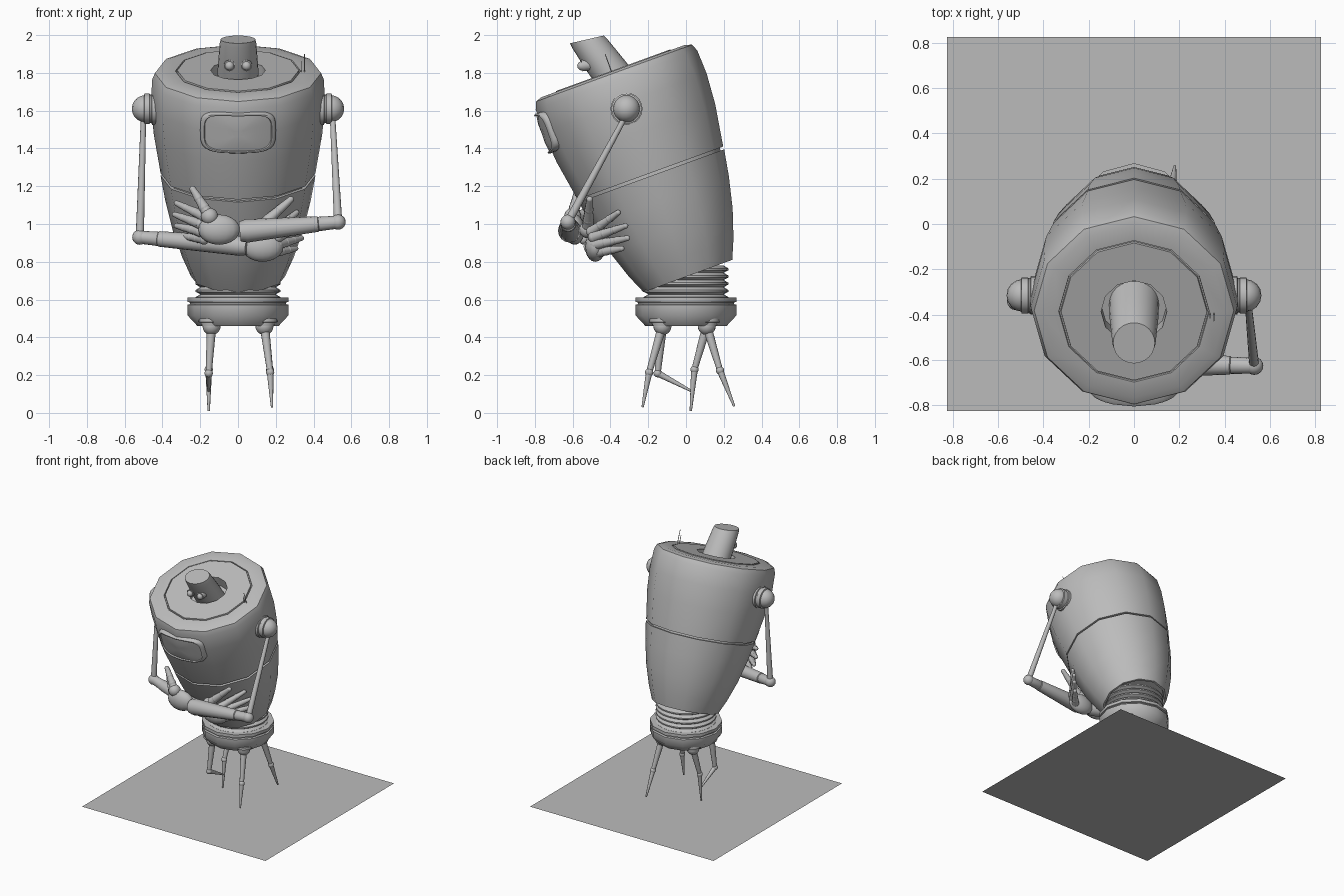
import bpy, bmesh, math
from mathutils import Vector, Matrix

cube = bpy.data.objects.get("Cube")
if cube:
    bpy.data.objects.remove(cube)

grey = bpy.data.materials.new("plain_grey")
grey.use_nodes = True
GREY = (0.5, 0.5, 0.5, 1)
grey.diffuse_color = GREY
grey.node_tree.nodes["Principled BSDF"].inputs["Base Color"].default_value = GREY


def finish(name, bm, matrix=None):
    if matrix:
        bm.transform(matrix)
    bmesh.ops.recalc_face_normals(bm, faces=bm.faces)
    mesh = bpy.data.meshes.new(name)
    bm.to_mesh(mesh)
    bm.free()
    mesh.materials.append(grey)
    ob = bpy.data.objects.new(name, mesh)
    bpy.context.collection.objects.link(ob)
    bpy.ops.object.select_all(action='DESELECT')
    ob.select_set(True)
    bpy.context.view_layer.objects.active = ob
    bpy.ops.object.shade_smooth_by_angle(angle=math.radians(40))
    return ob


def loft(bm, rings):
    """Bridge consecutive closed rings and cap both ends."""
    loops = [[bm.verts.new(p) for p in ring] for ring in rings]
    n = len(loops[0])
    for a, b in zip(loops, loops[1:]):
        for i in range(n):
            j = (i + 1) % n
            bm.faces.new((a[i], a[j], b[j], b[i]))
    bm.faces.new(loops[0])
    bm.faces.new(loops[-1])


def lathe(name, profile, sides, matrix=None):
    bm = bmesh.new()
    step = math.tau / sides
    loft(bm, [[(r * math.sin(i * step), r * math.cos(i * step), z)
               for i in range(sides)] for r, z in profile])
    return finish(name, bm, matrix)


def aim(start, end):
    d = Vector(end) - Vector(start)
    turn = d.to_track_quat('Z', 'Y').to_matrix().to_4x4()
    return Matrix.Translation(start) @ turn, d.length


def rod(name, start, end, r1, r2, sides=12):
    m, length = aim(start, end)
    return lathe(name, [(r1, 0), (r2, length)], sides, m)


def ball(name, centre, r, scale=(1, 1, 1)):
    bm = bmesh.new()
    bmesh.ops.create_uvsphere(bm, u_segments=16, v_segments=10, radius=r)
    return finish(name, bm, Matrix.Translation(centre) @ Matrix.Diagonal((*scale, 1)))


# Ground sheet
bm = bmesh.new()
bmesh.ops.create_grid(bm, x_segments=1, y_segments=1, size=0.825)
finish("ground_sheet", bm)

# Leaning twelve-sided body: its local origin is the middle of the lid
tilt = Matrix.Translation((0, -0.385, 1.81)) @ Matrix.Rotation(math.radians(20), 4, 'X')
lathe("upper_body", [(0.1, -0.08), (0.145, -0.08), (0.145, 0.004), (0.322, 0.004),
                     (0.324, -0.01), (0.33, -0.01), (0.332, 0), (0.405, 0),
                     (0.44, -0.012), (0.455, -0.05), (0.46, -0.18), (0.447, -0.35),
                     (0.41, -0.575), (0.39, -0.575)], 12, tilt)
lathe("body_seam", [(0.39, -0.565), (0.39, -0.6)], 12, tilt)
lathe("lower_body", [(0.385, -0.59), (0.41, -0.59), (0.385, -0.73), (0.345, -0.9),
                     (0.295, -1.05), (0.25, -1.155), (0.235, -1.155), (0.235, -1.12)], 12, tilt)

# Curved front window with a raised frame
bm = bmesh.new()
rings = []
for scale, off in [(1, -0.02), (1, 0.008), (0.96, 0.016), (0.9, 0.016),
                   (0.88, 0.006), (0.5, 0.012), (0.15, 0.012)]:
    ring = []
    for i in range(32):
        c, s = math.cos(i * math.tau / 32), math.sin(i * math.tau / 32)
        x = 0.2 * scale * math.copysign(abs(c) ** 0.45, c)
        z = 0.112 * scale * math.copysign(abs(s) ** 0.5, s)
        ring.append((x, -math.sqrt(0.458 ** 2 - x * x) - off, z - 0.184))
    rings.append(ring)
loft(bm, rings)
finish("front_window", bm, tilt)

# Eye stalk, sheared so that its top is nearly level
lean = Matrix(((1, 0, 0, 0), (0, 0.974, -0.105, -0.42),
               (0, 0.225, 0.145, 1.832), (0, 0, 0, 1)))
lathe("eye_stalk", [(0.11, -0.6), (0.107, 0), (0.097, 0.85), (0.092, 1)], 24, lean)
for side, x in (("left", 0.045), ("right", -0.045)):
    rod(side + "_eye_collar", (x, -0.5, 1.845), (x, -0.551, 1.838), 0.03, 0.03)
    ball(side + "_eye", (x, -0.552, 1.837), 0.024)

# Thin antennas on the lid
for i, (x, y, top) in enumerate([(0.352, -0.01, 0.1), (0.335, -0.01, 0.06)]):
    rod(f"antenna_{i}", tilt @ Vector((x, y, -0.01)), tilt @ Vector((x, y, top)), 0.003, 0.002, 6)

# Bellows waist and hip plate
ribs = []
for i in range(5):
    z = 0.59 + 0.038 * i
    ribs += [(0.2, z), (0.224, z + 0.013), (0.224, z + 0.023)]
lathe("bellows_waist", ribs + [(0.2, 0.78)], 24)
lathe("hip_plate", [(0.2, 0.46), (0.215, 0.46), (0.266, 0.515), (0.268, 0.572), (0.255, 0.576),
                    (0.255, 0.584), (0.268, 0.588), (0.268, 0.612), (0.24, 0.612)], 12)

# Four jointed legs, one of them folded under
legs = {"front_left": [(0.14, -0.125, 0.46), (0.17, -0.195, 0.215), (0.18, -0.23, 0.03)],
        "front_right": [(-0.14, -0.125, 0.46), (-0.155, -0.15, 0.21), (-0.155, 0.03, 0.115)],
        "back_left": [(0.14, 0.11, 0.46), (0.17, 0.18, 0.225), (0.18, 0.255, 0.035)],
        "back_right": [(-0.14, 0.11, 0.46), (-0.155, 0.045, 0.23), (-0.155, 0.025, 0.01)]}
for name, (hip, knee, foot) in legs.items():
    lathe(name + "_hip_socket", [(0.068, 0.04), (0.068, 0.02), (0.055, 0.018), (0.052, 0)], 16,
          Matrix.Translation(hip))
    ball(name + "_hip", hip, 0.048)
    rod(name + "_thigh", hip, knee, 0.025, 0.016)
    ball(name + "_knee", knee, 0.022)
    rod(name + "_shin", knee, foot, 0.018, 0.006)


def finger(name, start, end, r):
    """Three tapering segments with round joints."""
    a, b = Vector(start), Vector(end)
    for k in range(3):
        p, q = a.lerp(b, k / 3), a.lerp(b, (k + 1) / 3)
        ball(f"{name}_joint_{k}", p, r * (1 - 0.15 * k))
        rod(f"{name}_segment_{k}", p, q, r * (1 - 0.15 * k), r * (0.8 - 0.15 * k), 10)
    ball(name + "_tip", b, r * 0.5)


# Folded arms with hands
arms = {
    "left": dict(side=1, elbow=(0.53, -0.625, 1.01), wrist=(0.01, -0.615, 0.96), r=0.062,
                 palm=(-0.1, -0.59, 0.97), thumb=((-0.15, -0.6, 1.04), (-0.24, -0.57, 1.185)),
                 fingers=[((-0.18, -0.57, 1.04), (-0.325, -0.44, 1.11)),
                          ((-0.2, -0.56, 1.0), (-0.335, -0.42, 1.05)),
                          ((-0.2, -0.55, 0.96), (-0.325, -0.41, 0.99)),
                          ((-0.18, -0.54, 0.92), (-0.285, -0.42, 0.935))]),
    "right": dict(side=-1, elbow=(-0.52, -0.34, 0.93), wrist=(0.05, -0.5, 0.88), r=0.052,
                  palm=(0.13, -0.48, 0.88), thumb=((0.1, -0.52, 0.97), (0.28, -0.51, 1.13)),
                  fingers=[((0.19, -0.5, 0.96), (0.31, -0.36, 1.06)),
                           ((0.21, -0.49, 0.93), (0.33, -0.32, 0.99)),
                           ((0.21, -0.48, 0.89), (0.335, -0.31, 0.925)),
                           ((0.19, -0.47, 0.85), (0.305, -0.34, 0.87))])}
for name, arm in arms.items():
    s = arm["side"]
    shoulder = Vector((s * 0.49, -0.315, 1.61))
    turn, _ = aim((s * 0.41, -0.315, 1.61), shoulder)
    lathe(name + "_shoulder_collar", [(0.085, 0), (0.085, 0.045), (0.076, 0.048), (0.076, 0.055),
                                      (0.08, 0.058), (0.08, 0.085), (0.065, 0.09)], 20, turn)
    ball(name + "_shoulder", shoulder, 0.072)
    rod(name + "_upper_arm", shoulder + Vector((s * 0.01, 0, -0.03)), arm["elbow"], 0.014, 0.022)
    ball(name + "_elbow", arm["elbow"], 0.04)
    m, length = aim(arm["elbow"], arm["wrist"])
    r = arm["r"]
    lathe(name + "_forearm", [(0.034, 0), (0.038, 0.1), (0.036, 0.103), (0.041, 0.107),
                              (r, length * 0.93), (r * 0.85, length)], 16, m)
    ball(name + "_palm", arm["palm"], 0.1, (1.1, 0.55, 0.8))
    ball(name + "_thumb_base", arm["thumb"][0], 0.045)
    finger(name + "_thumb", *arm["thumb"], 0.034)
    for i, (a, b) in enumerate(arm["fingers"]):
        finger(f"{name}_finger_{i}", a, b, 0.029)
